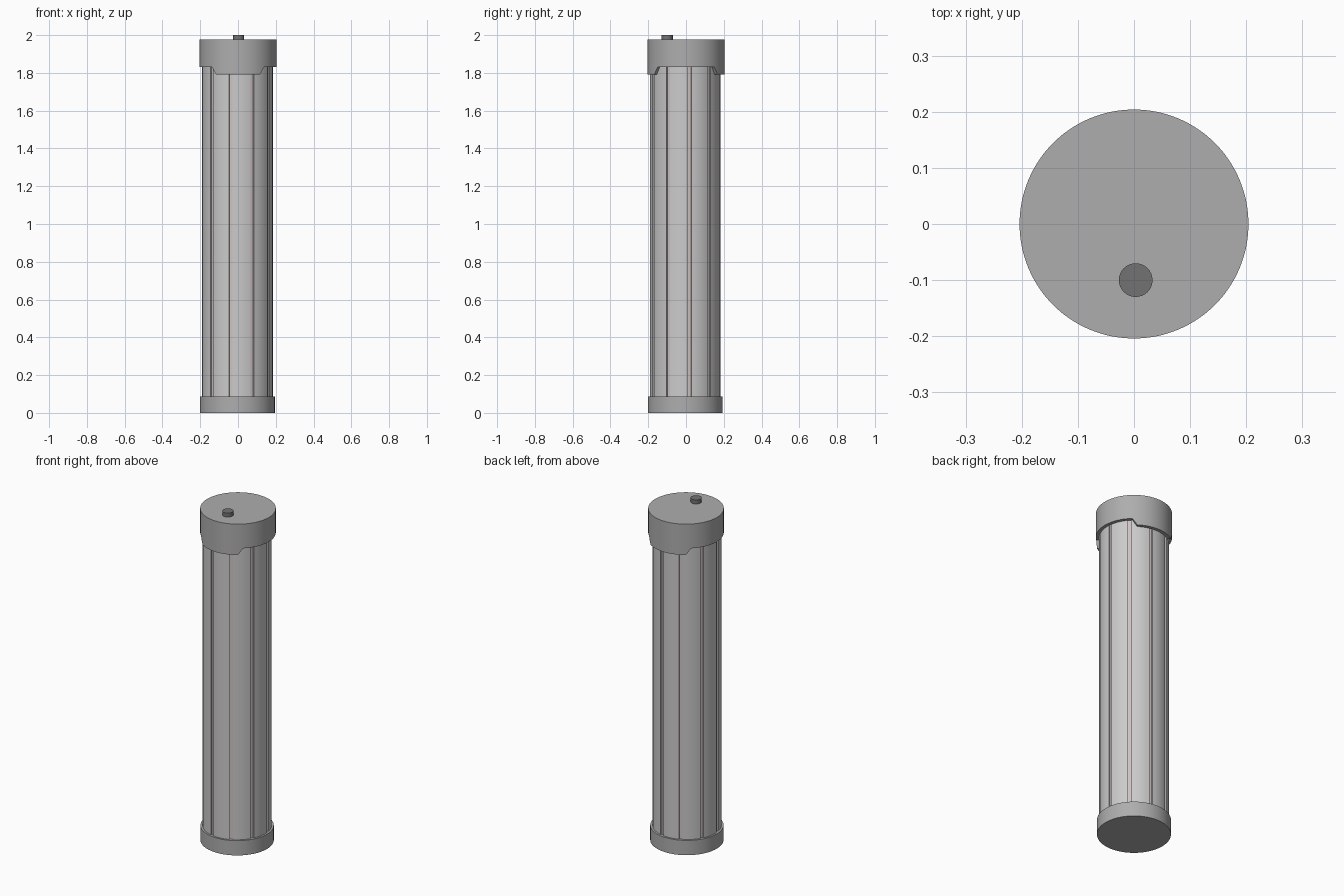
import bpy, bmesh
from math import sin, cos, radians, pi

if "Cube" in bpy.data.objects:
    bpy.data.objects.remove(bpy.data.objects["Cube"])

CX, CY = -0.003, -0.004          # axis of body and base
COUNT, STEP, START = 10, 36, -11  # grooves around the body


def pt(deg, r, z, cx=0.0, cy=0.0):
    """Point at an angle measured from the front (-y) towards +x."""
    a = radians(deg)
    return (cx + r * sin(a), cy - r * cos(a), z)


def material(name, rgb):
    m = bpy.data.materials.new(name)
    m.diffuse_color = (*rgb, 1)
    m.use_nodes = True
    m.node_tree.nodes["Principled BSDF"].inputs["Base Color"].default_value = m.diffuse_color
    return m


def loft(name, rings, mat=None):
    """Closed solid through rings of equal length, capped at both ends."""
    bm = bmesh.new()
    vs = [[bm.verts.new(p) for p in ring] for ring in rings]
    n = len(vs[0])
    for a, b in zip(vs, vs[1:]):
        for i in range(n):
            j = (i + 1) % n
            bm.faces.new((a[i], a[j], b[j], b[i]))
    bm.faces.new(vs[0][::-1])
    bm.faces.new(vs[-1])
    bmesh.ops.recalc_face_normals(bm, faces=bm.faces[:])
    me = bpy.data.meshes.new(name)
    bm.to_mesh(me)
    bm.free()
    ob = bpy.data.objects.new(name, me)
    bpy.context.collection.objects.link(ob)
    if mat:
        me.materials.append(mat)
    bpy.ops.object.select_all(action='DESELECT')
    ob.select_set(True)
    bpy.context.view_layer.objects.active = ob
    bpy.ops.object.shade_smooth_by_angle(angle=radians(25))
    return ob


def circle(r, z, cx, cy, n=72):
    return [pt(360 * i / n, r, z, cx, cy) for i in range(n)]


dark = material("dark_grey", (0.42, 0.42, 0.42))
button = material("button_grey", (0.17, 0.17, 0.17))
strip = material("strip", (0.62, 0.53, 0.53))

# Fluted body: curved panels separated by narrow grooves
R_OUT, R_IN, HALF = 0.187, 0.178, 3.0
profile = []
for k in range(COUNT):
    g = START + k * STEP
    profile += [(g - HALF, R_IN), (g + HALF, R_IN)]
    span = STEP - 2 * HALF
    profile += [(g + HALF + span * i / 6, R_OUT) for i in range(7)]
loft("body", [[pt(a, r, z, CX, CY) for a, r in profile] for z in (0.06, 1.9)])

# Tinted strips set in the grooves
for k in range(COUNT):
    g = START + k * STEP
    sec = [(g - 2.6, R_IN - 0.002), (g + 2.6, R_IN - 0.002),
           (g + 2.6, R_IN + 0.002), (g - 2.6, R_IN + 0.002)]
    loft("groove_strip", [[pt(a, r, z, CX, CY) for a, r in sec]
                          for z in (0.07, 1.88)], strip)

# Base
loft("base", [circle(0.198, 0, CX, CY), circle(0.198, 0.088, CX, CY)], dark)


# Cap with lower skirts at front and back
def skirt_z(deg):
    d = abs((deg + 90) % 180 - 90)
    t = min(max((d - 35) / 7.5, 0), 1)
    return 1.792 + t * (1.831 - 1.792)


angles = [i * 2.5 for i in range(144)]
loft("cap", [
    [pt(a, 0.204, 1.976) for a in angles],
    [pt(a, 0.204, skirt_z(a)) for a in angles],
    [pt(a, 0.185, skirt_z(a)) for a in angles],
    [pt(a, 0.185, 1.9) for a in angles],
], dark)

# Button on the cap
loft("button", [circle(0.03, 1.97, 0.003, -0.1, 32),
                circle(0.03, 2.0, 0.003, -0.1, 32)], button)
